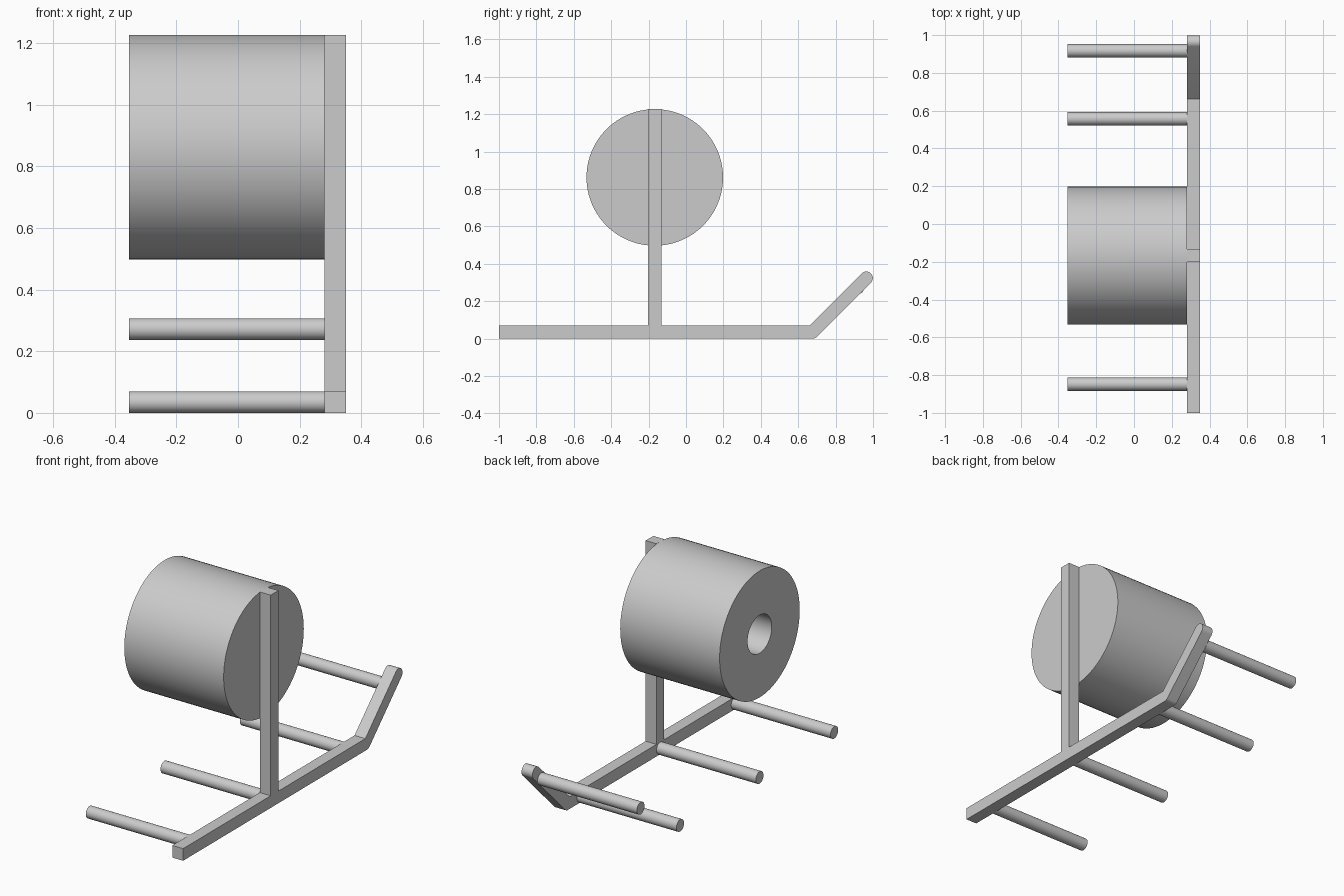
import bpy, bmesh, math

if "Cube" in bpy.data.objects:
    bpy.data.objects.remove(bpy.data.objects["Cube"], do_unlink=True)

grey = bpy.data.materials.new("light_grey")
grey.use_nodes = True
colour = (0.6, 0.6, 0.6, 1)
grey.diffuse_color = colour
grey.node_tree.nodes["Principled BSDF"].inputs["Base Color"].default_value = colour

LEFT, PLATE, RIGHT = -0.353, 0.281, 0.35   # rod tips, frame inner face, frame outer face
R = 0.035                                  # half thickness of bars and rods
POST_Y, ROLL_Z = -0.167, 0.862
BEND, TIP = (0.675, R), (0.964, 0.324)


def finish(bm, name):
    bmesh.ops.recalc_face_normals(bm, faces=bm.faces)
    mesh = bpy.data.meshes.new(name)
    bm.to_mesh(mesh)
    bm.free()
    mesh.materials.append(grey)
    obj = bpy.data.objects.new(name, mesh)
    bpy.context.collection.objects.link(obj)
    bpy.ops.object.select_all(action="DESELECT")
    obj.select_set(True)
    bpy.context.view_layer.objects.active = obj
    bpy.ops.object.shade_smooth_by_angle(angle=math.radians(30))
    return obj


def extrude_x(name, outline, x0, x1):
    """Extrude a (y, z) outline along x."""
    bm = bmesh.new()
    face = bm.faces.new([bm.verts.new((x0, y, z)) for y, z in outline])
    new = bmesh.ops.extrude_face_region(bm, geom=[face])["geom"]
    moved = [v for v in new if isinstance(v, bmesh.types.BMVert)]
    bmesh.ops.translate(bm, verts=moved, vec=(x1 - x0, 0, 0))
    return finish(bm, name)


def arc(centre, radius, start, end, steps):
    angles = [math.radians(start + (end - start) * i / steps) for i in range(steps + 1)]
    return [(centre[0] + radius * math.cos(a), centre[1] + radius * math.sin(a)) for a in angles]


def circle(centre, radius, sides):
    return arc(centre, radius, 0, 360, sides)[:-1]


# Side frame: base bar, rounded bend, sloped arm with round tip, upright post
inner_bend = BEND[0] - R * math.tan(math.radians(22.5))
post_top = ROLL_Z + 0.365
outline = [(-1, 0)]
outline += arc(BEND, R, -90, -45, 6)
outline += arc(TIP, R, -45, 135, 16)
outline += [(inner_bend, 2 * R),
            (POST_Y + R, 2 * R), (POST_Y + R, post_top),
            (POST_Y - R, post_top), (POST_Y - R, 2 * R), (-1, 2 * R)]
extrude_x("side_frame", outline, PLATE, RIGHT)

# Cross rods: three on the base bar, one on the sloped arm
rods = {"front_rod": (-0.848, R), "middle_rod": (POST_Y, R),
        "rear_rod": (0.557, R), "raised_rod": (0.917, 0.272)}
for name, centre in rods.items():
    extrude_x(name, circle(centre, R, 32), LEFT, PLATE)

# Roll with a blind centre hole open on the side away from the frame
bm = bmesh.new()
profile = [(PLATE, 0.365), (LEFT, 0.365), (LEFT, 0.11), (PLATE - 0.035, 0.11)]
sides = 96
rings = [[bm.verts.new((x, y, z)) for y, z in circle((POST_Y, ROLL_Z), r, sides)]
         for x, r in profile]
for a, b in zip(rings, rings[1:]):
    for i in range(sides):
        j = (i + 1) % sides
        bm.faces.new((a[i], a[j], b[j], b[i]))
bm.faces.new(rings[0])
bm.faces.new(rings[-1])
finish(bm, "roll")
